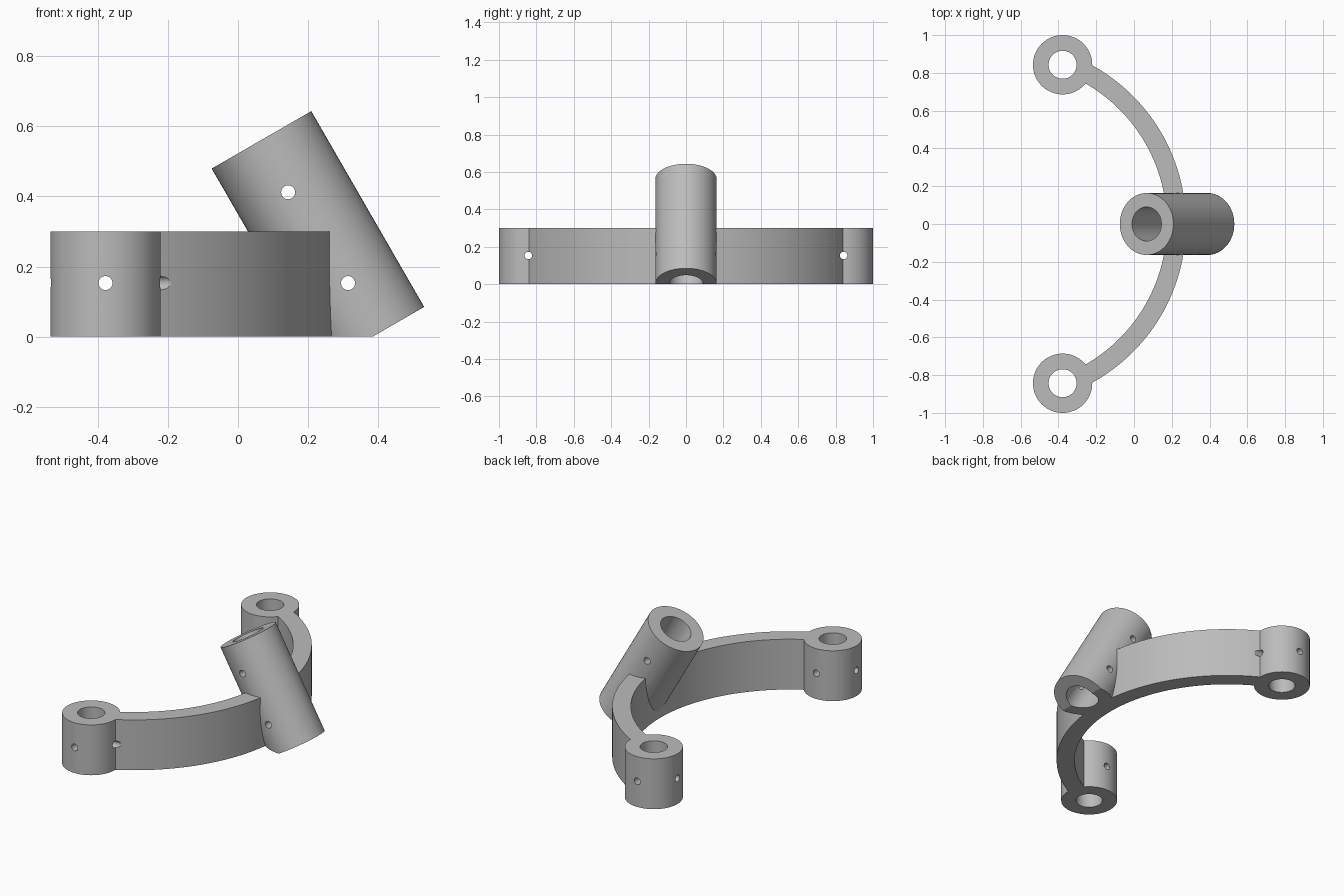
import bpy, bmesh, math
from mathutils import Matrix, Vector

cube = bpy.data.objects.get("Cube")
if cube:
    bpy.data.objects.remove(cube, do_unlink=True)

HEIGHT = 0.30
BOSS_X, BOSS_Y, BOSS_R, BOSS_BORE = -0.378, 0.843, 0.157, 0.074
ARC_X, ARC_IN, ARC_OUT = -0.684, 0.858, 0.959
TUBE_TOP = Vector((0.067, 0, 0.5615))
TUBE_END = Vector((0.389, 0, 0.003))
TUBE_R, TUBE_BORE, PIN_R = 0.164, 0.09, 0.02

grey = bpy.data.materials.new("grey plastic")
grey.use_nodes = True
COLOUR = (0.5, 0.5, 0.5, 1)
grey.diffuse_color = COLOUR
grey.node_tree.nodes["Principled BSDF"].inputs["Base Color"].default_value = COLOUR


def add_object(name, bm):
    bmesh.ops.recalc_face_normals(bm, faces=bm.faces)
    mesh = bpy.data.meshes.new(name)
    bm.to_mesh(mesh)
    bm.free()
    mesh.materials.append(grey)
    obj = bpy.data.objects.new(name, mesh)
    bpy.context.collection.objects.link(obj)
    return obj


def rod(name, start, end, radius, sides=64):
    """Solid cylinder between two points."""
    start, end = Vector(start), Vector(end)
    axis = end - start
    turn = axis.to_track_quat('Z', 'Y').to_matrix().to_4x4()
    bm = bmesh.new()
    bmesh.ops.create_cone(bm, cap_ends=True, segments=sides, radius1=radius,
                          radius2=radius, depth=axis.length,
                          matrix=Matrix.Translation((start + end) / 2) @ turn)
    return add_object(name, bm)


def combine(body, other, operation):
    """Apply a boolean to the body and drop the helper."""
    mod = body.modifiers.new(operation.lower(), 'BOOLEAN')
    mod.operation, mod.object, mod.solver = operation, other, 'EXACT'
    bpy.context.view_layer.objects.active = body
    bpy.ops.object.modifier_apply(modifier=mod.name)
    bpy.data.objects.remove(other, do_unlink=True)


# Curved arm: arc band extruded upward
bm = bmesh.new()
half = math.atan2(BOSS_Y, BOSS_X - ARC_X)
steps = 72
angles = [half * (2 * i / steps - 1) for i in range(steps + 1)]
ring = [(ARC_OUT, a) for a in angles] + [(ARC_IN, a) for a in reversed(angles)]
face = bm.faces.new([bm.verts.new((ARC_X + r * math.cos(a), r * math.sin(a), 0))
                     for r, a in ring])
top = bmesh.ops.extrude_face_region(bm, geom=[face])
bmesh.ops.translate(bm, vec=(0, 0, HEIGHT),
                    verts=[v for v in top["geom"] if isinstance(v, bmesh.types.BMVert)])
bracket = add_object("bracket", bm)

# End bosses
for side in (-1, 1):
    y = side * BOSS_Y
    combine(bracket, rod("boss", (BOSS_X, y, 0), (BOSS_X, y, HEIGHT), BOSS_R), 'UNION')

# Slanted tube, trimmed flat at the base
tube = rod("slanted_tube", TUBE_END, TUBE_TOP, TUBE_R)
bm = bmesh.new()
bmesh.ops.create_cube(bm, size=1, matrix=Matrix.Translation((0.3, 0, -0.5)))
combine(tube, add_object("base_trim", bm), 'DIFFERENCE')
combine(bracket, tube, 'UNION')

# Main bores
slant = (TUBE_TOP - TUBE_END).normalized() * 0.2
combine(bracket, rod("tube_bore", TUBE_END - slant, TUBE_TOP + slant, TUBE_BORE), 'DIFFERENCE')
for side in (-1, 1):
    y = side * BOSS_Y
    combine(bracket, rod("boss_bore", (BOSS_X, y, -0.1), (BOSS_X, y, 0.4), BOSS_BORE), 'DIFFERENCE')
    # Cross pin hole through the boss and the arm's shoulder
    combine(bracket, rod("pin_x", (-0.7, y, 0.153), (0, y, 0.153), PIN_R, 24), 'DIFFERENCE')

# Pin holes running front to back
for x, z in ((BOSS_X, 0.153), (0.143, 0.412), (0.314, 0.153)):
    combine(bracket, rod("pin_y", (x, -1.2, z), (x, 1.2, z), PIN_R, 24), 'DIFFERENCE')

# Smooth curved walls, crisp edges
bpy.ops.object.select_all(action='DESELECT')
bracket.select_set(True)
bpy.context.view_layer.objects.active = bracket
bpy.ops.object.shade_smooth_by_angle(angle=math.radians(30))
